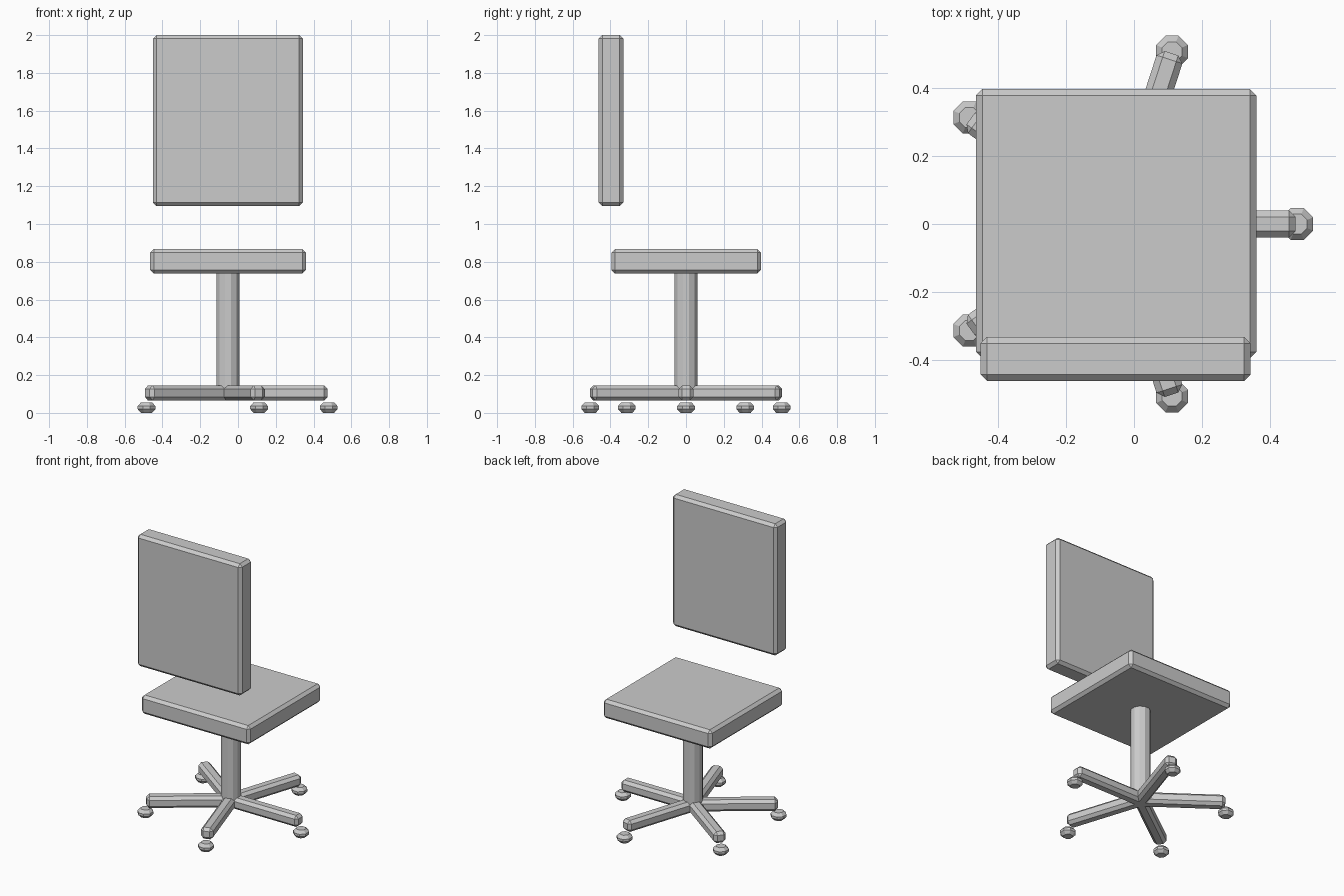
import bpy, bmesh, math
from mathutils import Matrix

if "Cube" in bpy.data.objects:
    bpy.data.objects.remove(bpy.data.objects["Cube"])

CX = -0.053  # axis of the column and star base


def finish(name, bm):
    bmesh.ops.recalc_face_normals(bm, faces=bm.faces[:])
    me = bpy.data.meshes.new(name)
    bm.to_mesh(me)
    bm.free()
    ob = bpy.data.objects.new(name, me)
    bpy.context.collection.objects.link(ob)
    return ob


def chamfer_box(name, lo, hi, bevel):
    bm = bmesh.new()
    bmesh.ops.create_cube(bm, size=1)
    for v in bm.verts:
        v.co = [lo[i] + (v.co[i] + 0.5) * (hi[i] - lo[i]) for i in range(3)]
    bmesh.ops.bevel(bm, geom=bm.edges[:], offset=bevel, segments=1,
                    profile=0.5, affect='EDGES')
    return finish(name, bm)


def lathe(name, profile, sides, x, y):
    """Stack of flat-sided rings given as (flat radius, z), capped at both ends."""
    bm = bmesh.new()
    k = 1 / math.cos(math.pi / sides)
    rings = []
    for r, z in profile:
        rings.append([bm.verts.new((x + r * k * math.cos((i + 0.5) * math.tau / sides),
                                    y + r * k * math.sin((i + 0.5) * math.tau / sides), z))
                      for i in range(sides)])
    for a, b in zip(rings, rings[1:]):
        for i in range(sides):
            j = (i + 1) % sides
            bm.faces.new((a[i], a[j], b[j], b[i]))
    bm.faces.new(rings[0][::-1])
    bm.faces.new(rings[-1])
    return finish(name, bm)


# Cushions
chamfer_box("seat", (-0.465, -0.395, 0.738), (0.36, 0.397, 0.867), 0.019)
chamfer_box("backrest", (-0.451, -0.462, 1.095), (0.343, -0.332, 2.0), 0.019)

# Column
lathe("column", [(0.0615, 0.09), (0.0615, 0.76)], 12, CX, 0)

# Five-armed base with casters
for n in range(5):
    a = n * math.tau / 5
    leg = chamfer_box(f"base_leg_{n + 1}", (-0.02, -0.04, 0.066), (0.528, 0.04, 0.145), 0.019)
    leg.data.transform(Matrix.Translation((CX, 0, 0)) @ Matrix.Rotation(a, 4, 'Z'))
    lathe(f"caster_{n + 1}",
          [(0.029, 0.0), (0.047, 0.02), (0.047, 0.036), (0.029, 0.056)], 8,
          CX + 0.533 * math.cos(a), 0.533 * math.sin(a))
